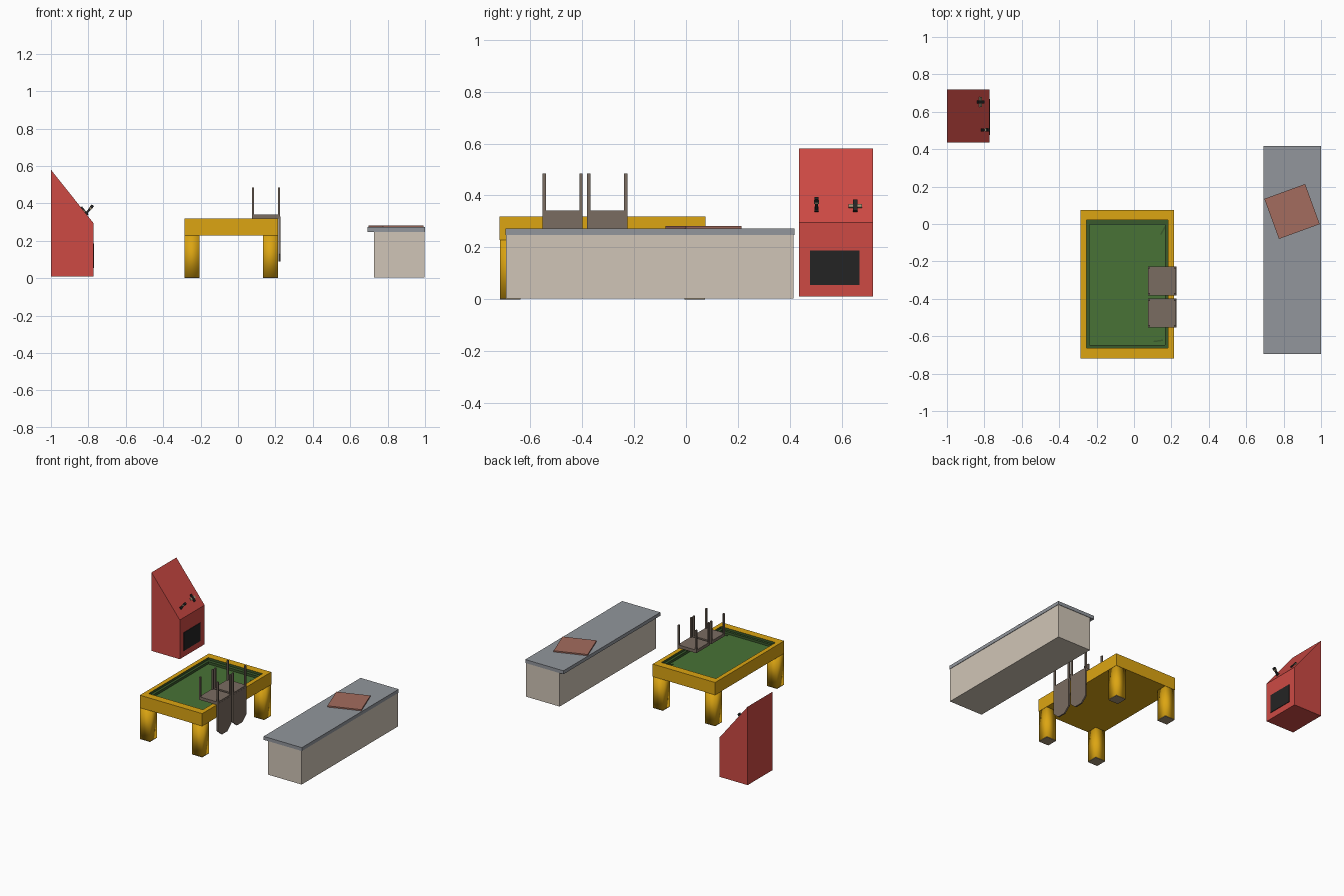
import bpy, bmesh, math
from mathutils import Matrix, Vector

if "Cube" in bpy.data.objects:
    bpy.data.objects.remove(bpy.data.objects["Cube"])


def mat(name, r, g, b):
    m = bpy.data.materials.new(name)
    lin = [((c / 255 + 0.055) / 1.055) ** 2.4 for c in (r, g, b)]
    m.diffuse_color = (*lin, 1)
    m.use_nodes = True
    m.node_tree.nodes["Principled BSDF"].inputs["Base Color"].default_value = m.diffuse_color
    return m


RED = mat("cabinet red", 205, 74, 68)
BLACK = mat("black", 36, 36, 36)
TAN = mat("tan", 165, 148, 118)
YELLOW = mat("table yellow", 220, 165, 18)
FELT = mat("felt green", 72, 114, 54)
RIM = mat("dark green", 58, 90, 44)
BROWN = mat("chair brown", 122, 108, 97)
BEIGE = mat("counter beige", 208, 197, 183)
GREY = mat("counter grey", 146, 150, 156)
CLAY = mat("clay red", 164, 108, 94)


def finish(name, bm, mats):
    bmesh.ops.recalc_face_normals(bm, faces=bm.faces)
    me = bpy.data.meshes.new(name)
    bm.to_mesh(me)
    bm.free()
    for m in mats:
        me.materials.append(m)
    ob = bpy.data.objects.new(name, me)
    bpy.context.collection.objects.link(ob)
    return ob


def box(name, x0, x1, y0, y1, z0, z1, m, turn=None):
    """Box by bounds; turn = optional matrix applied to it."""
    bm = bmesh.new()
    bmesh.ops.create_cube(bm, size=1)
    bm.transform(Matrix.Translation(((x0 + x1) / 2, (y0 + y1) / 2, (z0 + z1) / 2))
                 @ Matrix.Diagonal((x1 - x0, y1 - y0, z1 - z0, 1)))
    if turn:
        bm.transform(turn)
    return finish(name, bm, [m])


def prism(name, pts, offset, m):
    """Extrude a flat outline along offset."""
    bm = bmesh.new()
    f = bm.faces.new([bm.verts.new(p) for p in pts])
    r = bmesh.ops.extrude_face_region(bm, geom=[f])
    bmesh.ops.translate(bm, vec=Vector(offset),
                        verts=[v for v in r["geom"] if isinstance(v, bmesh.types.BMVert)])
    return finish(name, bm, [m])


# Slanted cabinet with a dark panel
prism("cabinet", [(x, 0.435, z) for x, z in
                  [(-1, 0.01), (-0.773, 0.01), (-0.773, 0.295), (-1, 0.58)]],
      (0, 0.285, 0), RED)
box("cabinet_panel", -0.774, -0.769, 0.477, 0.669, 0.055, 0.187, BLACK)

# Controls on the slope: local x = up the slope, local z = out of it
up = Vector((-0.227, 0, 0.285)).normalized()
out = Vector((0.285, 0, 0.227)).normalized()


def on_slope(y, z):
    x = -0.773 - (z - 0.295) * 0.227 / 0.285
    side = Vector((0, 1, 0))
    m = Matrix((up, side, out)).transposed().to_4x4()
    m.translation = (x, y, z)
    return m


stick = on_slope(0.503, 0.345)
box("stick_base", -0.01, 0.01, -0.008, 0.008, -0.002, 0.006, BLACK, stick)
lean = stick @ Matrix.Rotation(math.radians(12), 4, "Y")
box("stick_shaft", -0.006, 0.006, -0.006, 0.006, 0, 0.042, BLACK, lean)
box("stick_knob", -0.008, 0.008, -0.008, 0.008, 0.042, 0.058, BLACK, lean)
box("stick_collar", -0.007, 0.007, -0.009, 0.009, 0.034, 0.042, TAN, lean)
pad = on_slope(0.652, 0.358)
box("cross_upright", -0.028, 0.028, -0.008, 0.008, -0.002, 0.008, BLACK, pad)
box("cross_bar", -0.008, 0.008, -0.026, 0.026, -0.002, 0.006, TAN, pad)

# Table top: stacked rectangular loops (x0, x1, y0, y1, z), material of band above each
loops = [(-0.287, 0.215, -0.718, 0.075, 0.228, 0),
         (-0.287, 0.215, -0.718, 0.075, 0.319, 0),
         (-0.255, 0.183, -0.664, 0.021, 0.319, 1),
         (-0.255, 0.183, -0.664, 0.021, 0.303, 1),
         (-0.237, 0.165, -0.648, -0.003, 0.303, 1),
         (-0.237, 0.165, -0.648, -0.003, 0.286, 2)]
bm = bmesh.new()
rings = [[bm.verts.new(p + (z,)) for p in ((a, c), (b, c), (b, d), (a, d))]
         for a, b, c, d, z, _ in loops]
bm.faces.new(rings[0][::-1])
for lo, hi, spec in zip(rings, rings[1:], loops):
    for i in range(4):
        j = (i + 1) % 4
        bm.faces.new((lo[i], lo[j], hi[j], hi[i])).material_index = spec[5]
bm.faces.new(rings[-1]).material_index = 2
finish("table_top", bm, [YELLOW, RIM, FELT])

# Square, soft-shaded table legs with pads
for i, x in enumerate((-0.286, 0.134)):
    for j, y in enumerate((-0.717, -0.006)):
        leg = box(f"table_leg_{i}{j}", x, x + 0.08, y, y + 0.08, 0.003, 0.229, YELLOW)
        leg.data.polygons.foreach_set("use_smooth", [True] * 6)
        box(f"leg_pad_{i}{j}", x, x + 0.08, y, y + 0.08, 0, 0.003, TAN)

# Small marks on the felt
for n, (x, y, a) in enumerate([(0.155, -0.035, 60), (0.13, -0.625, 8)]):
    t = Matrix.Translation((x, y, 0.286)) @ Matrix.Rotation(math.radians(a), 4, "Z")
    box(f"felt_mark_{n}", -0.025, 0.025, -0.004, 0.004, 0, 0.004, RIM, t)

# Two chairs turned over, seats on the table edge, backs hanging down
for n, y in enumerate((-0.553, -0.381)):
    w = 0.155
    box(f"chair_seat_{n}", 0.075, 0.225, y, y + w, 0.32, 0.342, BROWN)
    for i, x in enumerate((0.075, 0.215)):
        for j, ly in enumerate((y, y + w - 0.013)):
            box(f"chair_leg_{n}{i}{j}", x, x + 0.01, ly, ly + 0.013, 0.34, 0.485, BROWN)
    prism(f"chair_back_{n}",
          [(0.216, y + w * f, z) for f, z in
           [(0, 0.33), (0, 0.13), (0.3, 0.09), (0.7, 0.09), (1, 0.13), (1, 0.33)]],
          (0.01, 0, 0), BROWN)

# Counter with overhanging top and a turned mat
box("counter_body", 0.726, 0.997, -0.693, 0.415, 0.003, 0.25, BEIGE)
box("counter_top", 0.693, 1.0, -0.695, 0.418, 0.248, 0.273, GREY)
turn = Matrix.Translation((0.845, 0.067, 0)) @ Matrix.Rotation(math.radians(20), 4, "Z")
box("mat", -0.116, 0.116, -0.114, 0.114, 0.272, 0.282, CLAY, turn)
